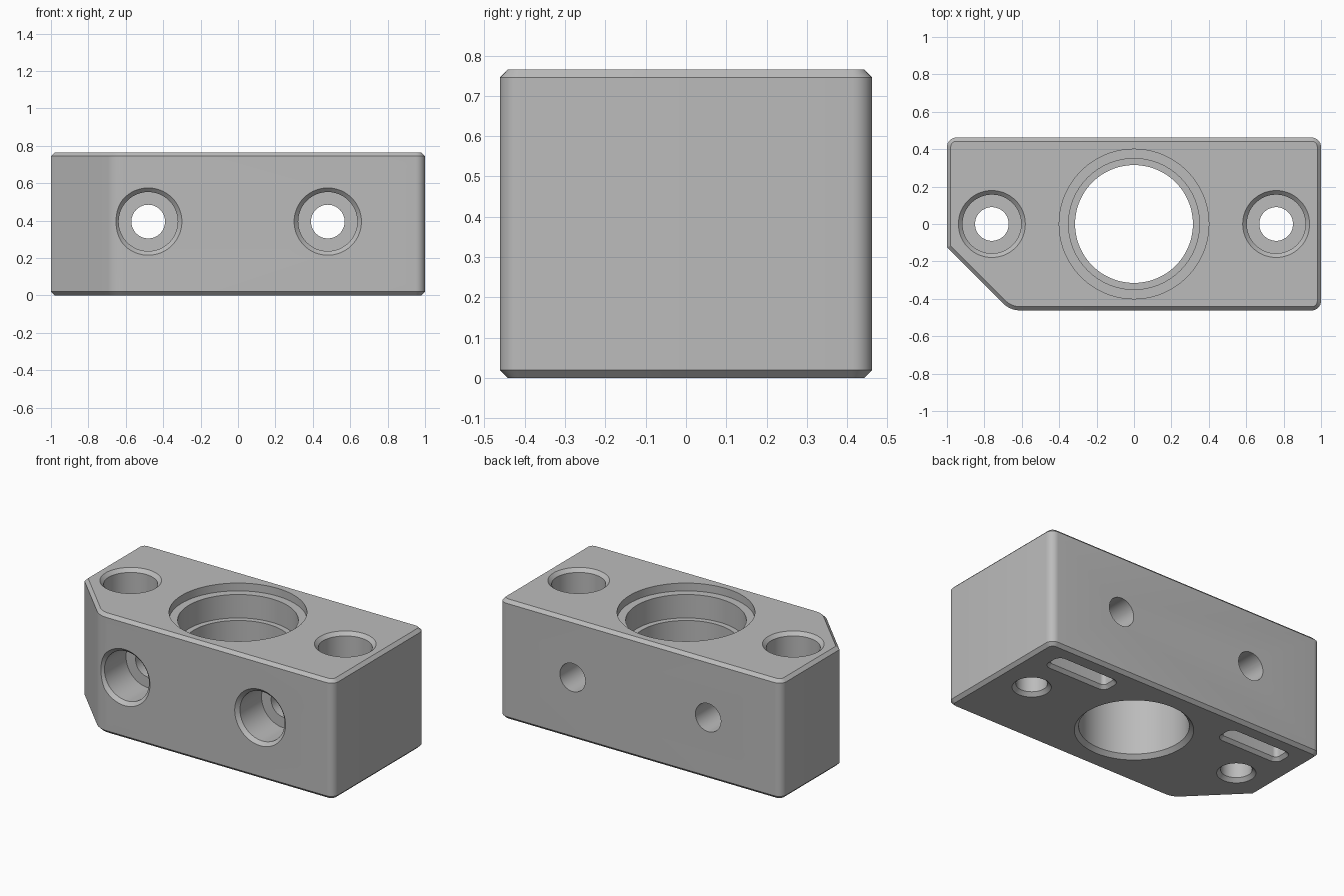
import bpy, bmesh, math
from mathutils import Vector, Matrix

default = bpy.data.objects.get("Cube")
if default:
    bpy.data.objects.remove(default, do_unlink=True)

HALF_Y, HEIGHT, BEVEL = 0.462, 0.765, 0.02


def rounded_outline(corners, inset=0.0, steps=8):
    """Counter-clockwise outline of (x, y, radius) corners, moved inwards."""
    points = []
    count = len(corners)
    for i, (x, y, radius) in enumerate(corners):
        p = Vector((x, y))
        to_prev = (Vector(corners[i - 1][:2]) - p).normalized()
        to_next = (Vector(corners[(i + 1) % count][:2]) - p).normalized()
        middle = (to_prev + to_next).normalized()
        half = to_prev.angle(to_next) / 2
        p += middle * inset / math.sin(half)
        r = max(radius - inset, 0.004)
        centre = p + middle * r / math.sin(half)
        start = p + to_prev * r / math.tan(half) - centre
        sweep = math.pi - 2 * half
        for s in range(steps + 1):
            points.append(centre + Matrix.Rotation(sweep * s / steps, 2) @ start)
    return points


def skin(bm, rings):
    """Close a stack of equal rings into a solid."""
    loops = [[bm.verts.new(p) for p in ring] for ring in rings]
    n = len(loops[0])
    for low, high in zip(loops, loops[1:]):
        for i in range(n):
            j = (i + 1) % n
            bm.faces.new((low[i], low[j], high[j], high[i]))
    bm.faces.new(loops[0][::-1])
    bm.faces.new(loops[-1])


def prism(bm, corners, levels):
    """Stack outlines given as (z, inset)."""
    skin(bm, [[(p.x, p.y, z) for p in rounded_outline(corners, inset)]
              for z, inset in levels])


def bore(bm, place, profile, sides=64):
    """Turned cutter from (radius, distance along its axis) steps."""
    turns = [2 * math.pi * i / sides for i in range(sides)]
    skin(bm, [[place @ Vector((r * math.cos(a), r * math.sin(a), h))
               for a in turns] for r, h in profile])


def make_object(name, bm):
    bmesh.ops.recalc_face_normals(bm, faces=bm.faces[:])
    mesh = bpy.data.meshes.new(name)
    bm.to_mesh(mesh)
    bm.free()
    obj = bpy.data.objects.new(name, mesh)
    bpy.context.collection.objects.link(obj)
    return obj


# Block with rounded upright edges, one cut corner and bevelled rims
bm = bmesh.new()
outline = [(1, -HALF_Y, 0.05), (1, HALF_Y, 0.05), (-1, HALF_Y, 0.05),
           (-1, -0.125, 0.01), (-0.663, -HALF_Y, 0.13)]
prism(bm, outline, [(0, BEVEL), (BEVEL, 0),
                    (HEIGHT - BEVEL, 0), (HEIGHT, BEVEL)])
block = make_object("mounting_block", bm)

# Cutters
bm = bmesh.new()
OUT = 0.05

# Central stepped bore
bore(bm, Matrix(), [
    (0.34, -OUT), (0.34, 0), (0.315, 0.025),
    (0.315, HEIGHT - 0.2), (0.35, HEIGHT - 0.2),
    (0.35, HEIGHT - 0.05), (0.4, HEIGHT - 0.05), (0.4, HEIGHT + OUT)], 96)

for side in (-1, 1):
    # Upright counterbored screw hole
    bore(bm, Matrix.Translation((0.76 * side, 0, 0)), [
        (0.112, -OUT), (0.112, 0), (0.09, 0.022),
        (0.09, HEIGHT - 0.24), (0.157, HEIGHT - 0.24),
        (0.157, HEIGHT - 0.022), (0.179, HEIGHT), (0.179, HEIGHT + OUT)])

    # Front-to-back counterbored screw hole
    front = (Matrix.Translation((0.48 * side, -HALF_Y, 0.395))
             @ Matrix.Rotation(-math.pi / 2, 4, 'X'))
    bore(bm, front, [
        (0.18, -OUT), (0.18, 0), (0.158, 0.022), (0.158, 0.24),
        (0.09, 0.24), (0.09, 2 * HALF_Y + OUT)])

    # Bevelled slot in the underside
    x, y, w, d = 0.64 * side, 0.3, 0.225, 0.068
    slot = [(x - w, y - d, 0.045), (x + w, y - d, 0.045),
            (x + w, y + d, 0.045), (x - w, y + d, 0.045)]
    prism(bm, slot, [(-OUT, 0), (0, 0), (0.02, 0.02), (0.16, 0.02)])

cutter = make_object("bore_cutter", bm)
cutter.hide_render = True

cut = block.modifiers.new("bores", 'BOOLEAN')
cut.operation = 'DIFFERENCE'
cut.solver = 'EXACT'
cut.object = cutter

bpy.ops.object.select_all(action='DESELECT')
block.select_set(True)
bpy.context.view_layer.objects.active = block
bpy.ops.object.modifier_apply(modifier=cut.name)
bpy.data.objects.remove(cutter, do_unlink=True)

# Single grey finish
grey = bpy.data.materials.new("plain_grey")
grey.use_nodes = True
colour = (0.5, 0.5, 0.5, 1)
grey.diffuse_color = colour
grey.node_tree.nodes["Principled BSDF"].inputs["Base Color"].default_value = colour
block.data.materials.clear()
block.data.materials.append(grey)
bpy.ops.object.shade_smooth_by_angle(angle=math.radians(25))
